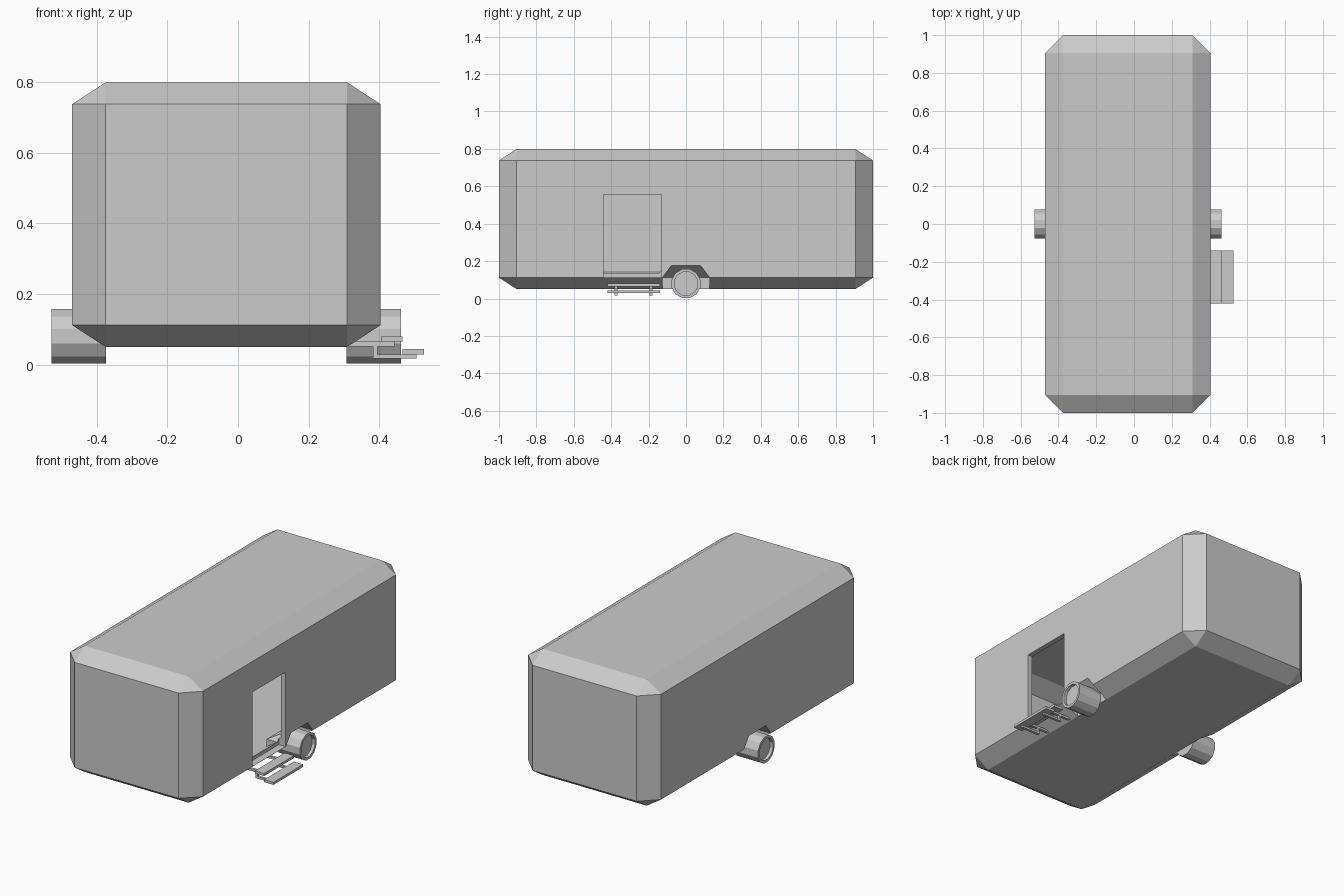
import bpy, bmesh, math
from mathutils import Matrix

if "Cube" in bpy.data.objects:
    bpy.data.objects.remove(bpy.data.objects["Cube"])

CX = -0.033          # centre line of the trailer body
HX, CH, CZ = 0.437, 0.095, 0.062   # half width, plan chamfer, vertical chamfer


def add(name, bm):
    bmesh.ops.recalc_face_normals(bm, faces=bm.faces)
    me = bpy.data.meshes.new(name)
    bm.to_mesh(me)
    bm.free()
    ob = bpy.data.objects.new(name, me)
    bpy.context.collection.objects.link(ob)
    return ob


def hull(name, pts):
    bm = bmesh.new()
    for p in pts:
        bm.verts.new(p)
    bmesh.ops.convex_hull(bm, input=bm.verts)
    bmesh.ops.dissolve_limit(bm, angle_limit=0.002, verts=bm.verts, edges=bm.edges)
    return add(name, bm)


def box(name, x0, x1, y0, y1, z0, z1):
    return hull(name, [(x, y, z) for x in (x0, x1) for y in (y0, y1) for z in (z0, z1)])


def cut(ob, cutter):
    m = ob.modifiers.new("cut", 'BOOLEAN')
    m.operation, m.solver, m.object = 'DIFFERENCE', 'EXACT', cutter
    bpy.context.view_layer.objects.active = ob
    bpy.ops.object.modifier_apply(modifier=m.name)
    bpy.data.objects.remove(cutter)


def chamfered_box(name, t):
    # box with all edges chamfered, inset by t
    hx, hy, hz = HX - t, 1 - t, 0.375 - t
    pts = []
    for sx in (-1, 1):
        for sy in (-1, 1):
            for sz in (-1, 1):
                for a, b, c in ((0, CH, CZ), (CH, 0, CZ), (CH, CH, 0)):
                    pts.append((CX + sx * (hx - a), sy * (hy - b), 0.425 + sz * (hz - c)))
    return hull(name, pts)


def arch(name, side, t):
    # wheel arch wedge: vertical inner wall, roof sloping up and outward
    xi, xo = 0.342 - t, HX + 0.001
    pts = []
    for s in (-1, 1):
        w = s * (0.125 + t)
        for x, y, z in ((xi, w, -0.01), (xi, w, 0.112 + t), (xo, w, -0.01),
                        (xo, w, 0.113 + t), (xo, s * (0.078 + t), 0.176 + t)):
            pts.append((CX + side * x, y, z))
    return hull(name, pts)


# Body shell with wheel arches, hollow interior and doorway
body = chamfered_box("trailer_body", 0)
cavity = chamfered_box("interior_cutter", 0.03)
for side in (-1, 1):
    cut(body, arch("arch_cutter", side, 0))
    cut(cavity, arch("inner_arch_cutter", side, 0.02))
cut(body, cavity)
cut(body, box("door_cutter", 0.36, 0.45, -0.442, -0.13, 0.113, 0.555))


# Wheels: 12-sided with a recessed hub face on the outside
def wheel(name, side):
    bm = bmesh.new()
    bmesh.ops.create_cone(bm, cap_ends=True, segments=12, radius1=0.08, radius2=0.08, depth=0.154)
    bmesh.ops.rotate(bm, verts=bm.verts, matrix=Matrix.Rotation(math.radians(15), 3, 'Z'))
    bm.faces.ensure_lookup_table()
    outer = max(bm.faces, key=lambda f: f.calc_center_median().z)
    bmesh.ops.inset_region(bm, faces=[outer], thickness=0.016)
    ret = bmesh.ops.extrude_face_region(bm, geom=[outer])
    for v in [g for g in ret["geom"] if isinstance(g, bmesh.types.BMVert)]:
        v.co.z -= 0.018
    if outer.is_valid:
        bmesh.ops.delete(bm, geom=[outer], context='FACES_ONLY')
    bm.transform(Matrix.Translation((CX + side * 0.418, 0, 0.08))
                 @ Matrix.Rotation(side * math.pi / 2, 4, 'Y'))
    return add(name, bm)


wheel("wheel_right", 1)
wheel("wheel_left", -1)

# Entry steps and their bent brackets
box("upper_step", 0.405, 0.466, -0.42, -0.14, 0.065, 0.08)
box("lower_step", 0.466, 0.527, -0.42, -0.14, 0.029, 0.044)
for i, y in enumerate((-0.375, -0.188)):
    a, b = y - 0.008, y + 0.008
    box(f"bracket_upper_{i}", 0.315, 0.444, a, b, 0.052, 0.065)
    box(f"bracket_post_{i}", 0.382, 0.396, a, b, 0.017, 0.052)
    box(f"bracket_lower_{i}", 0.396, 0.506, a, b, 0.017, 0.029)
